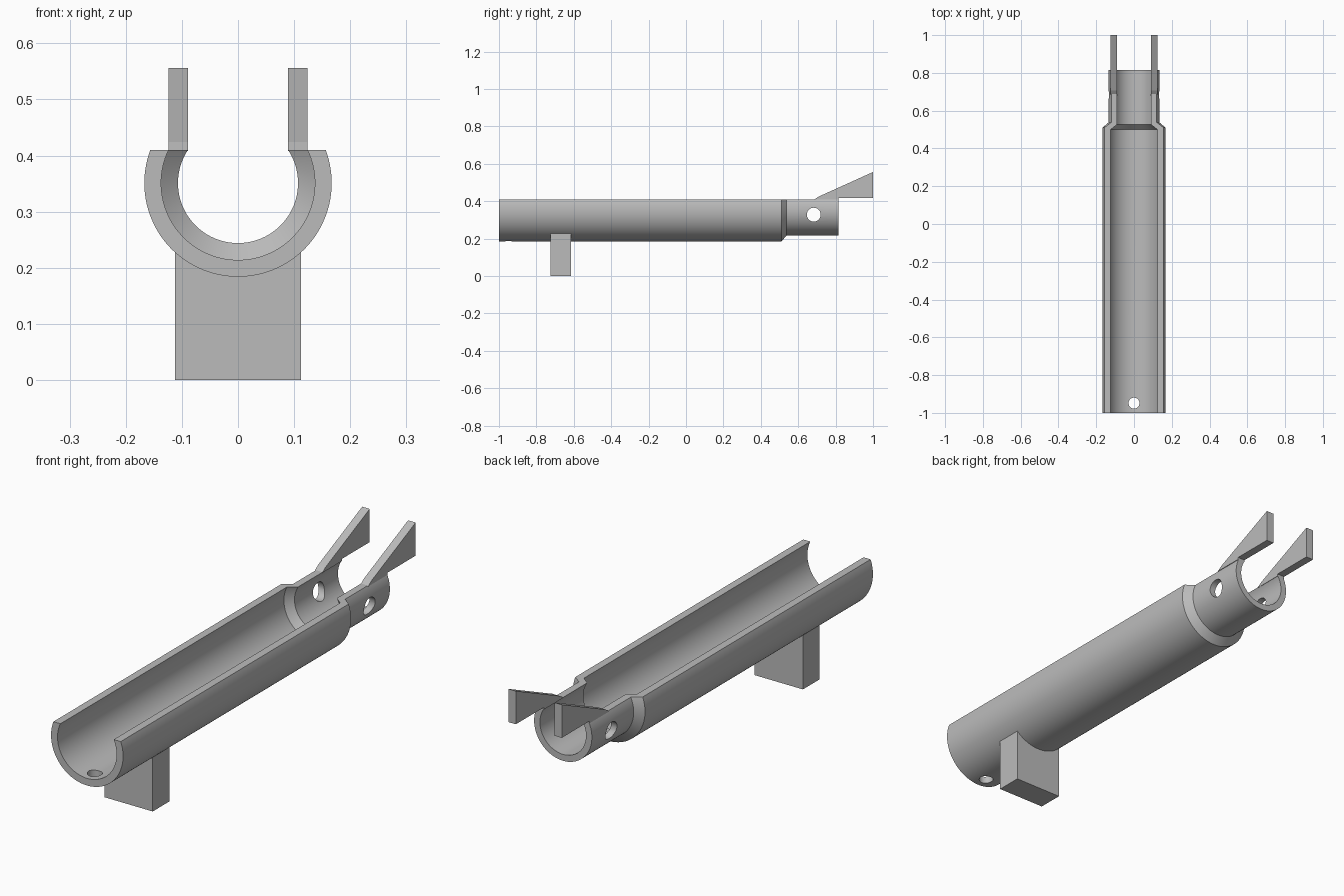
import bpy
import bmesh
from math import asin, sin, cos, pi, radians
from mathutils import Matrix

if "Cube" in bpy.data.objects:
    bpy.data.objects.remove(bpy.data.objects["Cube"], do_unlink=True)

AXIS_Z = 0.351    # height of the tube axis
RIM_Z = 0.41      # flat cut along the open top
SEGMENTS = 72

grey = bpy.data.materials.new("plain grey")
grey.use_nodes = True
grey.diffuse_color = (0.5, 0.5, 0.5, 1)
grey.node_tree.nodes["Principled BSDF"].inputs["Base Color"].default_value = (0.5, 0.5, 0.5, 1)


def finish(name, bm):
    bmesh.ops.recalc_face_normals(bm, faces=bm.faces)
    mesh = bpy.data.meshes.new(name)
    bm.to_mesh(mesh)
    bm.free()
    mesh.materials.append(grey)
    obj = bpy.data.objects.new(name, mesh)
    bpy.context.collection.objects.link(obj)
    return obj


def activate(obj):
    bpy.ops.object.select_all(action='DESELECT')
    obj.select_set(True)
    bpy.context.view_layer.objects.active = obj


def arc(radius, y):
    """Open arc below the rim, from the +x edge round the bottom to the -x edge."""
    start = asin((RIM_Z - AXIS_Z) / radius)
    sweep = pi + 2 * start
    angles = [start - sweep * i / SEGMENTS for i in range(SEGMENTS + 1)]
    return [(radius * cos(a), y, AXIS_Z + radius * sin(a)) for a in angles]


def prism(name, outline, offset):
    """Extrude a planar outline by an offset vector."""
    bm = bmesh.new()
    face = bm.faces.new([bm.verts.new(p) for p in outline])
    result = bmesh.ops.extrude_face_region(bm, geom=[face])
    moved = [v for v in result["geom"] if isinstance(v, bmesh.types.BMVert)]
    bmesh.ops.translate(bm, verts=moved, vec=offset)
    return finish(name, bm)


def drill(target, name, location, radius, depth, rotation):
    """Cut a round hole through the target."""
    bm = bmesh.new()
    bmesh.ops.create_cone(bm, cap_ends=True, segments=40, radius1=radius, radius2=radius,
                          depth=depth, matrix=Matrix.Translation(location) @ rotation)
    cutter = finish(name, bm)
    cutter.hide_render = True
    mod = target.modifiers.new(name, 'BOOLEAN')
    mod.operation = 'DIFFERENCE'
    mod.solver = 'EXACT'
    mod.object = cutter
    activate(target)
    bpy.ops.object.modifier_apply(modifier=name)
    bpy.data.objects.remove(cutter, do_unlink=True)


# Open trough with a tapered shoulder and a narrow neck: (radius, y) per station
outer = [(0.167, -1), (0.167, 0.51), (0.134, 0.538), (0.134, 0.815)]
inner = [(0.137, -1), (0.137, 0.5), (0.107, 0.527), (0.107, 0.815)]
bm = bmesh.new()
rings = []
for out, inn in zip(outer, inner):
    section = arc(*out) + arc(*inn)[::-1]
    rings.append([bm.verts.new(p) for p in section])
count = len(rings[0])
for a, b in zip(rings, rings[1:]):
    for i in range(count):
        j = (i + 1) % count
        bm.faces.new((a[i], a[j], b[j], b[i]))
for ring in (rings[0], rings[-1]):
    for i in range(SEGMENTS):
        bm.faces.new((ring[i], ring[i + 1], ring[count - 2 - i], ring[count - 1 - i]))
trough = finish("trough", bm)

# Drain hole in the floor and pivot holes through the neck
drill(trough, "drain_hole", (0, -0.948, 0.2), 0.029, 0.2, Matrix.Identity(4))
drill(trough, "pivot_hole", (0, 0.683, 0.328), 0.037, 0.5, Matrix.Rotation(radians(90), 4, 'Y'))
activate(trough)
bpy.ops.object.shade_smooth_by_angle(angle=radians(25))

# Foot block, its top hollowed to sit inside the trough wall
foot_half, seat_radius, steps = 0.112, 0.155, 24
xs = [foot_half - 2 * foot_half * i / steps for i in range(steps + 1)]
saddle = [(x, -0.725, AXIS_Z - (seat_radius ** 2 - x ** 2) ** 0.5) for x in xs]
prism("foot_block", [(-foot_half, -0.725, 0), (foot_half, -0.725, 0)] + saddle, (0, 0.11, 0))

# Pair of wedge fins rising past the end of the neck
fin = [(0.685, RIM_Z - 0.002), (0.708, 0.424), (1, 0.556), (1, 0.417),
       (0.815, 0.417), (0.815, RIM_Z - 0.002)]
for side, label in ((1, "left"), (-1, "right")):
    prism(label + "_fin", [(side * 0.089, y, z) for y, z in fin], (side * 0.035, 0, 0))
